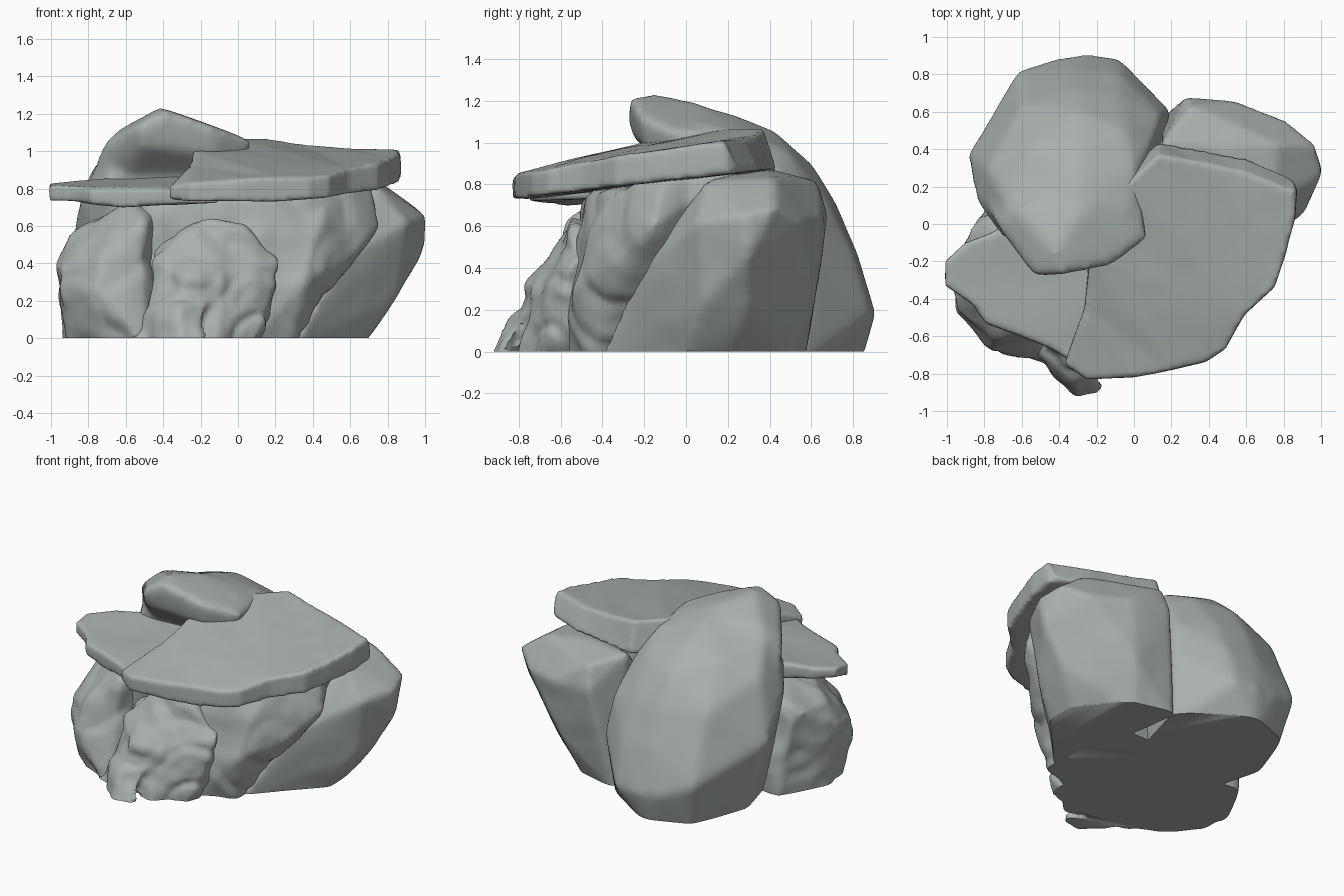
import bpy, bmesh
from mathutils import Vector, noise

stone = bpy.data.materials.new("grey_stone")
stone.diffuse_color = (0.40, 0.44, 0.425, 1)


def finish(name, bm, voxel, smooth, rough, freq, ridged=False):
    """Fuse, soften and weather a rough block, then cut it level with the ground."""
    me = bpy.data.meshes.new(name)
    bm.to_mesh(me)
    bm.free()
    ob = bpy.data.objects.new(name, me)
    bpy.context.collection.objects.link(ob)
    r = ob.modifiers.new("fuse", 'REMESH')
    r.mode, r.voxel_size = 'VOXEL', voxel
    s = ob.modifiers.new("soften", 'SMOOTH')
    s.factor, s.iterations = 0.5, smooth
    dg = bpy.context.evaluated_depsgraph_get()
    new = bpy.data.meshes.new_from_object(ob.evaluated_get(dg))
    ob.modifiers.clear()
    ob.data = new
    new.name = name
    normals = [v.normal.copy() for v in new.vertices]
    for v, n in zip(new.vertices, normals):
        p = v.co * freq
        d = noise.noise(p) + 0.3 * noise.noise(p * 2.3)
        if ridged:  # creases cut into the rock
            d = d + 0.15 - 2 * max(0, 0.25 - abs(noise.noise(p * 0.8 + Vector((3, 7, 1)))))
        v.co += n * d * rough
    bm = bmesh.new()
    bm.from_mesh(new)
    cut = bmesh.ops.bisect_plane(bm, geom=bm.verts[:] + bm.edges[:] + bm.faces[:],
                                 plane_co=(0, 0, 0), plane_no=(0, 0, -1), clear_outer=True)
    rim = [e for e in cut["geom_cut"] if isinstance(e, bmesh.types.BMEdge)]
    if rim:
        bmesh.ops.holes_fill(bm, edges=rim, sides=0)
    bm.to_mesh(new)
    bm.free()
    new.materials.clear()
    new.materials.append(stone)
    bpy.context.view_layer.objects.active = ob
    ob.select_set(True)
    bpy.ops.object.shade_smooth_by_angle(angle=1.0)
    ob.select_set(False)
    return ob


def rock(name, hulls, voxel=0.022, smooth=5, rough=0.012, freq=3, ridged=False):
    """Rock from one or more convex blocks; ground points go below 0 for a crisp foot."""
    bm = bmesh.new()
    for pts in hulls:
        vs = [bm.verts.new((x, y, z if z > 0 else -0.06)) for x, y, z in pts]
        res = bmesh.ops.convex_hull(bm, input=vs)
        junk = {g for g in res["geom_interior"] + res["geom_unused"] if isinstance(g, bmesh.types.BMVert)}
        bmesh.ops.delete(bm, geom=list(junk), context='VERTS')
    return finish(name, bm, voxel, smooth, rough, freq, ridged)


def slab(name, rim, voxel=0.015, smooth=7, rough=0.006, slope=0.0):
    """Flat slab; rim points are x, y, bottom z, top z. Slope pulls the rear top edge in."""
    bm = bmesh.new()
    low = [bm.verts.new((x, y, a)) for x, y, a, b in rim]
    top = [bm.verts.new((x, y - (slope if y > 0.22 else 0), b)) for x, y, a, b in rim]
    n = len(rim)
    for i in range(n):
        j = (i + 1) % n
        bm.faces.new((low[i], low[j], top[j], top[i]))
    caps = [bm.faces.new(top), bm.faces.new(low[::-1])]
    bmesh.ops.triangulate(bm, faces=caps)
    bmesh.ops.recalc_face_normals(bm, faces=bm.faces)
    return finish(name, bm, voxel, smooth, rough, 3)


# tall rear boulder with an overhanging lip
rock("rear_boulder", [
    [(-.7, -.08, .86), (-.3, -.08, .9), (-.3, .1, 1.17), (-.03, .05, 1.1), (-.68, .1, 1.05),
     (-.3, .22, 1.14), (.01, .3, 1.04), (-.78, .3, .9), (-.55, .42, 1.0), (-.3, .42, 1.06),
     (-.05, .5, .95), (-.3, .61, .89), (-.3, .72, .71), (-.08, .7, .68), (-.6, .64, .72),
     (-.89, .37, .5), (-.84, .12, .76), (-.62, .82, .28), (-.42, .885, .2), (-.3, .82, .48),
     (-.25, .91, .18), (-.08, .885, .18), (-.08, .81, .45), (.06, .74, .3), (.2, .6, .4),
     (.15, .58, .65), (.1, .42, .88), (-.3, .84, 0), (-.56, .74, 0), (-.8, .4, .2),
     (-.7, .35, 0), (.15, .55, 0), (0, 0, 0), (-.6, 0, 0)],
    [(-.53, -.285, 1.14), (-.37, -.27, 1.215), (-.42, -.15, 1.235), (-.12, -.22, 1.12),
     (.07, -.08, 1.06), (-.72, -.03, 1.04), (-.63, .08, 1.12), (-.3, .05, 1.19),
     (-.3, .2, 1.13), (.02, .28, 1.04), (-.52, -.26, 1.03), (-.13, -.2, .98), (.06, -.06, .95),
     (-.8, .1, .85), (-.6, -.06, .85), (0, -.05, .85)]], smooth=16, rough=0.005, freq=2)

# right rear boulder
rock("right_boulder", [
    [(.14, .42, .86), (.27, .68, .66), (.3, .63, .82), (.55, .655, .64), (.82, .55, .62),
     (.965, .43, .69), (1.01, .28, .65), (.99, .3, .46), (.91, .05, .62), (.28, -.42, 0),
     (.57, -.22, .42), (.73, -.01, .58), (.74, .1, .81), (.42, .4, .88), (.76, .42, .83),
     (.85, .08, .22), (.85, .3, .22), (.5, .62, .25), (.65, -.02, 0), (.64, .2, 0), (.42, .5, 0),
     (.15, .57, 0)]], smooth=6, rough=0.01)

# broad front base under the slabs
rock("front_base", [
    [(.05, -.58, 0), (.26, -.46, 0), (.05, -.59, .25), (.35, -.54, .3), (.1, -.46, .74),
     (.42, -.47, .55), (.62, -.3, .45), (.76, -.16, .6), (.7, -.1, .83), (.5, -.36, .77),
     (-.5, -.45, .75), (-.5, -.56, 0), (.6, .25, .86), (.3, .2, 0), (-.6, .2, 0),
     (-.6, .2, .8)]], rough=0.03, freq=3.5, smooth=3, ridged=True)

# craggy outcrop in front, with a skirt of rubble at its foot
rock("front_outcrop", [
    [(-.47, -.6, .42), (-.2, -.54, .64), (.04, -.54, .6), (.23, -.55, .42), (-.3, -.76, .32),
     (-.08, -.74, .32), (.08, -.66, .1), (-.1, -.8, 0), (.08, -.7, 0), (-.48, -.72, 0),
     (-.48, -.4, 0), (.1, -.4, 0), (-.4, -.3, .5), (.1, -.3, .55)],
    [(-.48, -.79, 0), (-.3, -.93, 0), (-.18, -.9, 0), (-.31, -.84, .15), (-.17, -.78, .2),
     (-.45, -.73, .18), (-.3, -.6, .2), (-.6, -.7, 0), (-.55, -.55, .1)]],
    voxel=0.018, rough=0.035, freq=5, smooth=2, ridged=True)

# left rock, bulging above an undercut foot
rock("left_rock", [
    [(-.93, -.2, 0), (-.98, -.28, .4), (-.96, -.46, .36), (-.9, -.25, .56), (-.6, -.42, .73),
     (-.5, -.56, .62), (-.75, -.63, .42), (-.76, -.69, .26), (-.6, -.71, .1), (-.72, -.6, 0),
     (-.5, -.7, 0), (-.9, -.4, 0), (-.95, -.48, .2), (-.84, .04, .5), (-.76, .1, 0),
     (-.88, -.02, .55), (-.4, -.2, .75), (-.4, .1, .75), (-.4, -.5, 0), (-.4, .1, 0)]],
    rough=0.025, freq=4, smooth=3, ridged=True)

# thin lower slab on the left
slab("lower_slab", [
    (-1.01, -.2, .76, .83), (-1.01, -.33, .73, .82), (-.86, -.43, .73, .81), (-.79, -.53, .72, .8),
    (-.62, -.59, .7, .8), (-.45, -.66, .71, .8), (-.3, -.75, .72, .8), (-.1, -.7, .72, .8),
    (-.1, -.2, .75, .86), (-.3, .06, .75, .87), (-.6, .05, .75, .86), (-.76, -.05, .75, .85),
    (-.9, -.1, .76, .84)])

# large tilted cap slab
slab("cap_slab", [
    (-.02, .3, .85, 1.07), (.13, .44, .86, 1.07), (.35, .4, .87, 1.035), (.6, .345, .87, 1.015),
    (.83, .25, .86, 1.01), (.87, .19, .85, 1.005), (.86, .03, .83, .99), (.81, -.16, .81, .96),
    (.75, -.34, .79, .94), (.59, -.49, .77, .91), (.49, -.67, .75, .87), (.38, -.74, .74, .86),
    (.2, -.78, .73, .86), (0, -.82, .73, .85), (-.25, -.83, .73, .83), (-.37, -.75, .74, .81),
    (-.26, -.45, .77, .92), (-.24, -.18, .79, 1.01), (-.2, .1, .81, 1.05)], slope=0.07)
